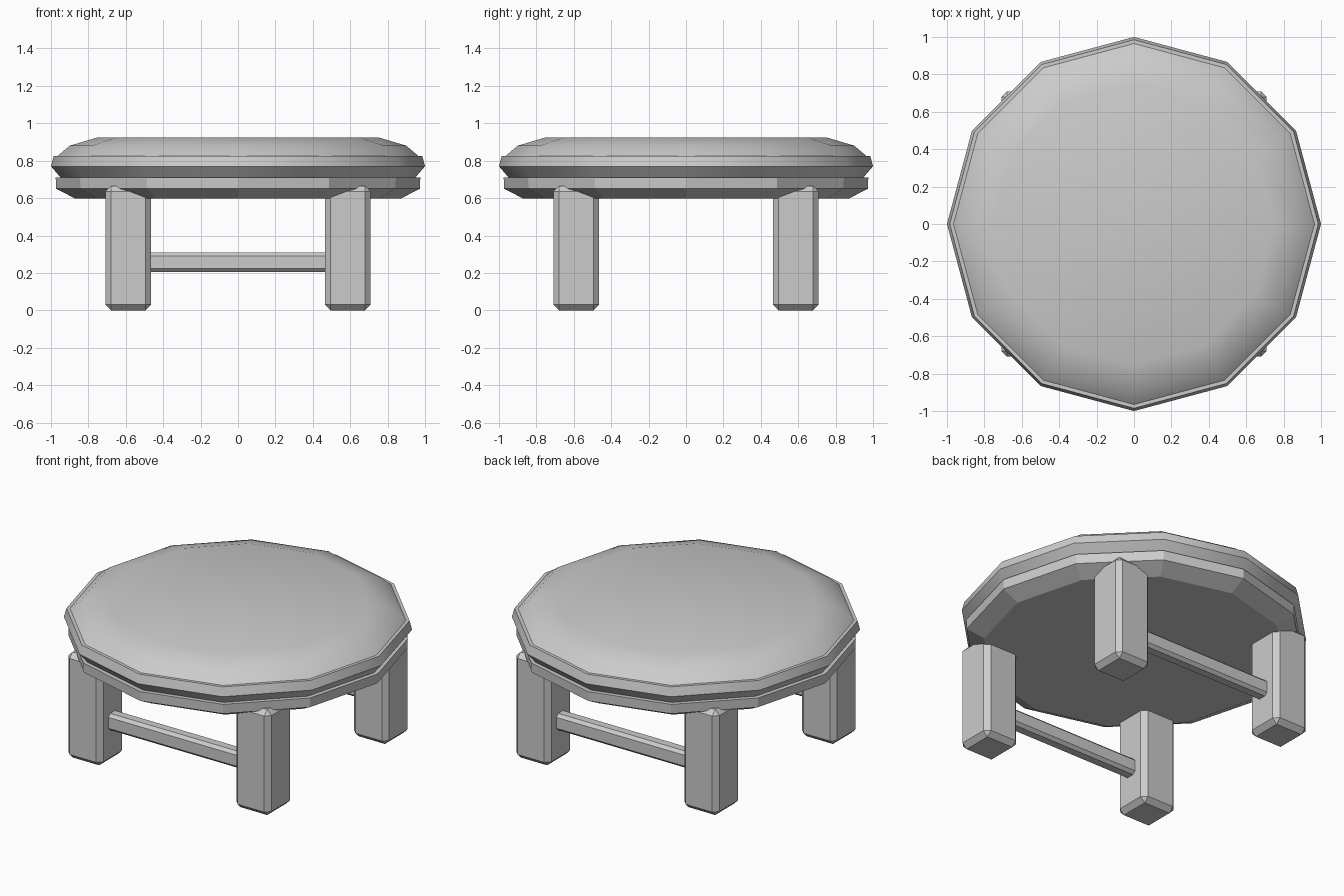
import bpy
import bmesh
from math import cos, sin, pi, radians

cube = bpy.data.objects.get("Cube")
if cube:
    bpy.data.objects.remove(cube, do_unlink=True)

SIDES = 12

grey = bpy.data.materials.new("plain grey")
grey.use_nodes = True
grey.diffuse_color = (0.6, 0.6, 0.6, 1)
grey.node_tree.nodes["Principled BSDF"].inputs["Base Color"].default_value = (0.6, 0.6, 0.6, 1)


def add_object(name, bm, smooth_angle=None):
    bmesh.ops.recalc_face_normals(bm, faces=bm.faces)
    mesh = bpy.data.meshes.new(name)
    bm.to_mesh(mesh)
    bm.free()
    mesh.materials.append(grey)
    obj = bpy.data.objects.new(name, mesh)
    bpy.context.collection.objects.link(obj)
    if smooth_angle:
        bpy.ops.object.select_all(action="DESELECT")
        obj.select_set(True)
        bpy.context.view_layer.objects.active = obj
        bpy.ops.object.shade_smooth_by_angle(angle=radians(smooth_angle))
    return obj


def turned(name, profile, smooth_angle=None):
    """Closed twelve-sided solid from (radius, height) pairs."""
    bm = bmesh.new()
    rings = []
    for r, z in profile:
        rings.append([bm.verts.new((r * cos(2 * pi * i / SIDES), r * sin(2 * pi * i / SIDES), z))
                      for i in range(SIDES)])
    for low, high in zip(rings, rings[1:]):
        for i in range(SIDES):
            j = (i + 1) % SIDES
            bm.faces.new((low[i], low[j], high[j], high[i]))
    bm.faces.new(rings[0])
    bm.faces.new(rings[-1])
    return add_object(name, bm, smooth_angle)


def chamfered_box(name, centre, size, chamfer):
    bm = bmesh.new()
    bmesh.ops.create_cube(bm, size=1)
    for v in bm.verts:
        v.co = [c + p * s for c, p, s in zip(centre, v.co, size)]
    bmesh.ops.bevel(bm, geom=bm.edges[:], offset=chamfer, segments=1, affect="EDGES")
    return add_object(name, bm)


# Padded seat with a rim and a low dome
turned("seat_cushion", [(0.94, 0.70), (1.0, 0.77), (0.985, 0.825), (0.965, 0.825),
                        (0.9, 0.88), (0.75, 0.925)], 32)

# Wooden base under the cushion
turned("seat_base", [(0.87, 0.597), (0.972, 0.65), (0.975, 0.71)])

# Four legs, and a stretcher between each left and right leg
LEG = 0.587
for y, end in ((-LEG, "front"), (LEG, "back")):
    for x, side in ((LEG, "left"), (-LEG, "right")):
        chamfered_box(f"{end}_{side}_leg", (x, y, 0.333), (0.245, 0.245, 0.666), 0.03)
    chamfered_box(f"{end}_stretcher", (0, y, 0.257), (1.05, 0.085, 0.105), 0.018)
